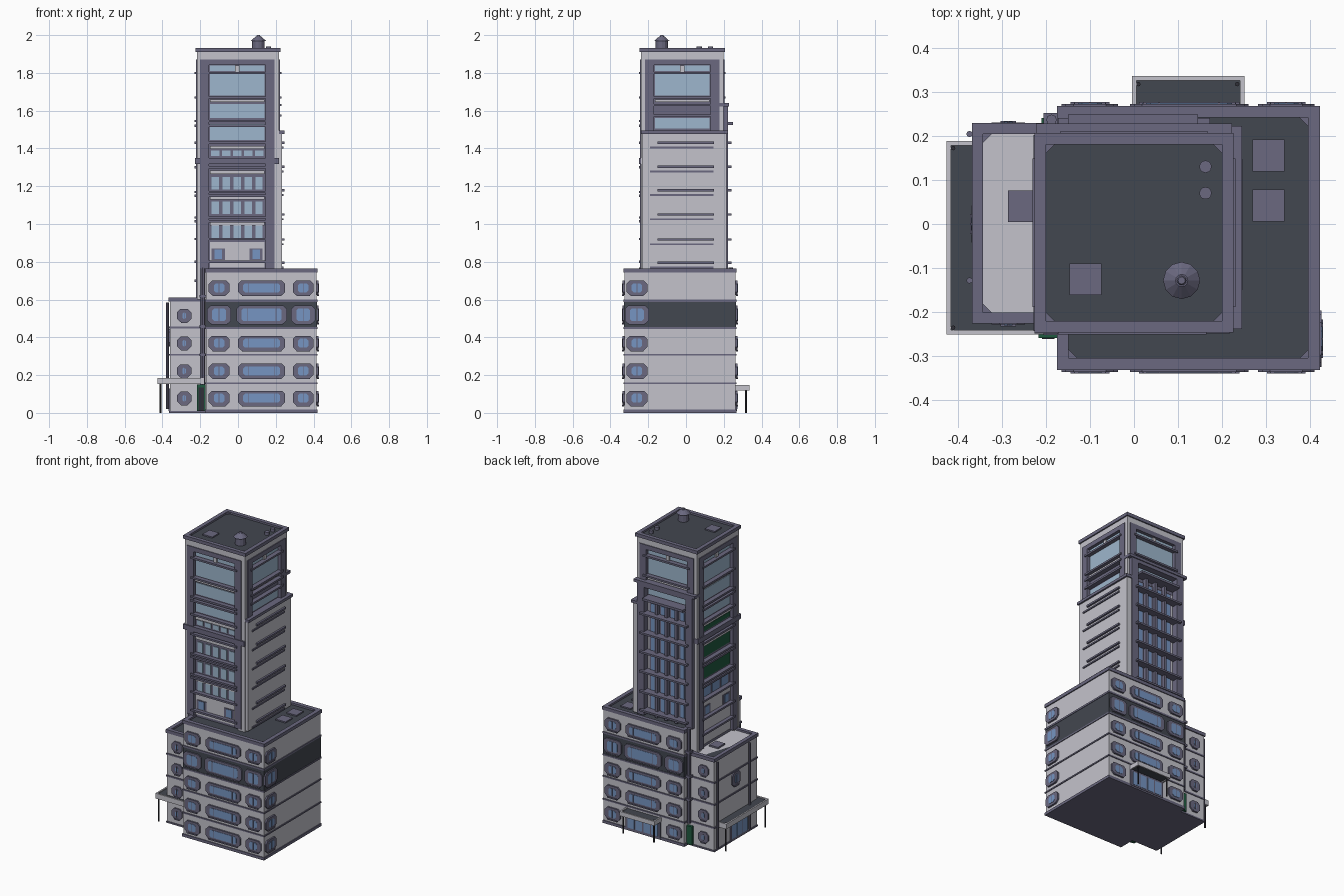
import bpy, bmesh, math
from mathutils import Vector

old = bpy.data.objects.get("Cube")
if old:
    bpy.data.objects.remove(old, do_unlink=True)

# Flat colours
COLOURS = {
    "wall": (0.55, 0.545, 0.60), "trim": (0.145, 0.14, 0.215), "slate": (0.055, 0.063, 0.08),
    "glass": (0.18, 0.30, 0.54), "sky_glass": (0.34, 0.47, 0.61), "green": (0.014, 0.10, 0.05),
    "dark_metal": (0.03, 0.03, 0.04),
}
MATS = {}
for name, rgb in COLOURS.items():
    m = bpy.data.materials.new(name)
    m.use_nodes = True
    m.diffuse_color = (*rgb, 1)
    m.node_tree.nodes["Principled BSDF"].inputs["Base Color"].default_value = (*rgb, 1)
    MATS[name] = m

PARTS = {}


def mesh_for(part, mat):
    return PARTS.setdefault((part, mat), bmesh.new())


def box(part, mat, x0, x1, y0, y1, z0, z1):
    bm = mesh_for(part, mat)
    vs = bmesh.ops.create_cube(bm, size=1)["verts"]
    for v in vs:
        v.co = Vector(((x0 + x1) / 2 + v.co.x * (x1 - x0), (y0 + y1) / 2 + v.co.y * (y1 - y0),
                       (z0 + z1) / 2 + v.co.z * (z1 - z0)))


def to_world(face, u, d, z):
    return {"front": (u, -d, z), "back": (u, d, z), "right": (d, u, z), "left": (-d, u, z)}[face]


def plate(part, mat, face, u0, u1, z0, z1, d0, d1):
    """Box laid on a facade; u runs along it and d points outward."""
    a, b = to_world(face, u0, d0, z0), to_world(face, u1, d1, z1)
    box(part, mat, *[f(a[i], b[i]) for i in range(3) for f in (min, max)])


def cone(part, mat, x, y, z0, z1, r0, r1, n=12):
    bm = mesh_for(part, mat)
    vs = bmesh.ops.create_cone(bm, cap_ends=True, segments=n, radius1=r0, radius2=r1, depth=z1 - z0)["verts"]
    bmesh.ops.translate(bm, verts=vs, vec=(x, y, (z0 + z1) / 2))


def prism(part, mat, low, high):
    bm = mesh_for(part, mat)
    a, b = [[bm.verts.new(p) for p in ring] for ring in (low, high)]
    faces = [bm.faces.new(a), bm.faces.new(b)]
    for i in range(len(a)):
        j = (i + 1) % len(a)
        faces.append(bm.faces.new((a[i], a[j], b[j], b[i])))
    bmesh.ops.recalc_face_normals(bm, faces=faces)


def octagon(part, mat, face, u, z, w, h, c, d0, d1):
    """Panel with clipped corners on a facade."""
    w, h = w / 2, h / 2
    pts = [(-w, c - h), (c - w, -h), (w - c, -h), (w, c - h), (w, h - c), (w - c, h), (c - w, h), (-w, h - c)]
    prism(part, mat, *[[to_world(face, u + p, d, z + q) for p, q in pts] for d in (d0, d1)])


def window(part, face, u, z, w, h, d):
    octagon(part + "_frames", "trim", face, u, z, w, h, 0.018, d - 0.005, d + 0.008)
    gw, gh = w - 0.055, h - 0.03
    octagon(part + "_panes", "glass", face, u, z, gw, gh, 0.010, d, d + 0.010)
    for s in (-1, 1):
        n = gw / 2 - 0.03 if w > 0.2 else 0
        plate(part + "_frames", "trim", face, u + s * n - 0.002, u + s * n + 0.002, z - gh / 2, z + gh / 2, d, d + 0.012)
    plate(part + "_sills", "trim", face, u - w / 2 + 0.02, u + w / 2 - 0.02, z - h / 2 - 0.004, z - h / 2 + 0.004, d, d + 0.012)


def roof(part, x0, x1, y0, y1, z, t, deep):
    """Raised rim with corner gussets around a dark deck."""
    box(part + "_deck", "slate", x0 + t / 2, x1 - t / 2, y0 + t / 2, y1 - t / 2, z - deep, z - 0.012)
    for a, b in ((x0, x0 + t), (x1 - t, x1)):
        box(part + "_rim", "trim", a, b, y0, y1, z - deep, z)
    for a, b in ((y0, y0 + t), (y1 - t, y1)):
        box(part + "_rim", "trim", x0 + t, x1 - t, a, b, z - deep, z)
    for x, sx in ((x0 + t, 1), (x1 - t, -1)):
        for y, sy in ((y0 + t, 1), (y1 - t, -1)):
            tri = [(x, y), (x + sx * 0.02, y), (x, y + sy * 0.02)]
            prism(part + "_rim", "trim", *[[(*p, h) for p in tri] for h in (z - 0.014, z - 0.004)])


# Podium: five floors with trim bands and one dark floor
PX0, PX1, PY0, PY1 = -0.17, 0.415, -0.325, 0.262
box("podium_walls", "wall", PX0, PX1, PY0, PY1, 0.005, 0.75)
box("podium_dark_floor", "slate", PX0 - 0.002, PX1 + 0.002, PY0 - 0.002, PY1 + 0.002, 0.452, 0.592)
for z, h in ((0, 0.018), (0.152, 0.009), (0.303, 0.009), (0.444, 0.01), (0.588, 0.012)):
    box("podium_bands", "trim", PX0 - 0.005, PX1 + 0.005, PY0 - 0.005, PY1 + 0.005, z, z + h)
roof("podium_roof", -0.175, 0.422, -0.331, 0.268, 0.765, 0.027, 0.022)
for i, z in enumerate((0.078, 0.222, 0.369, 0.52, 0.662)):
    g = 0.018 if i == 3 else 0
    for face, d in (("front", -PY0), ("back", PY1)):
        for u, w in ((-0.1, 0.11), (0.125, 0.25), (0.345, 0.11)):
            if not (face == "back" and i == 0 and u == 0.125):
                window("podium_window", face, u, z, w + g, 0.078 + g, d + 0.002)
    window("podium_window", "right", -0.26, z, 0.11 + g, 0.078 + g, PX1 + 0.002)

# Wing
box("wing_walls", "wall", -0.36, -0.16, -0.22, 0.222, 0.005, 0.6)
for z in (0, 0.152, 0.303, 0.447):
    box("wing_bands", "trim", -0.365, -0.16, -0.225, 0.227, z, z + 0.01)
roof("wing_roof", -0.367, -0.17, -0.226, 0.229, 0.612, 0.025, 0.022)
for z in (0.078, 0.222, 0.369, 0.515):
    window("wing_window", "front", -0.285, z, 0.075, 0.07, 0.22)
    window("wing_window", "back", -0.285, z, 0.075, 0.07, 0.222)
window("wing_window", "left", 0.0, 0.4, 0.085, 0.09, 0.36)

# Entrances and canopies
plate("back_door_frame", "trim", "back", 0.0, 0.25, 0.01, 0.118, PY1, PY1 + 0.008)
plate("side_door_frame", "trim", "left", -0.12, 0.06, 0.01, 0.13, 0.36, 0.368)
for k in range(4):
    plate("back_door_panes", "glass", "back", 0.015 + k * 0.057, 0.063 + k * 0.057, 0.02, 0.105, PY1, PY1 + 0.010)
for k in range(3):
    plate("side_door_panes", "glass", "left", -0.11 + k * 0.055, -0.06 + k * 0.055, 0.02, 0.12, 0.36, 0.370)


def canopy(part, x0, x1, y0, y1, z0, z1, posts):
    box(part + "_deck", "slate", x0 + 0.005, x1 - 0.005, y0 + 0.005, y1 - 0.005, z0 + 0.005, z1 - 0.006)
    for a in ((x0, x0 + 0.01, y0, y1), (x1 - 0.01, x1, y0, y1), (x0, x1, y0, y0 + 0.01), (x0, x1, y1 - 0.01, y1)):
        box(part + "_rim", "wall", *a, z0, z1)
    for x, y in posts:
        cone(part + "_posts", "dark_metal", x, y, 0, z1, 0.005, 0.005, 8)


canopy("back_canopy", -0.004, 0.25, 0.25, 0.335, 0.118, 0.147, [(0.01, 0.317), (0.234, 0.317)])
canopy("side_canopy", -0.425, -0.18, -0.25, 0.188, 0.152, 0.186, [(-0.41, -0.235), (-0.41, 0.172)])
box("nook_door", "green", -0.217, -0.172, -0.258, -0.2, 0.01, 0.15)
box("nook_door_leaf", "dark_metal", -0.208, -0.18, -0.261, -0.2, 0.01, 0.135)
box("nook_back_door", "green", -0.21, -0.172, 0.2, 0.24, 0.01, 0.13)
for y in (-0.236, 0.236):
    cone("drain_pipes", "trim", -0.187, y, 0.15, 0.77, 0.012, 0.012, 8)
    for z in (0.3, 0.45, 0.61):
        box("pipe_clamps", "trim", -0.205, -0.17, y - 0.016, y + 0.016, z, z + 0.015)

# Tower: recessed core, corner piers, side slab
CY = -0.02
box("tower_core", "trim", -0.2, 0.2, CY - 0.2, CY + 0.2, 0.6, 1.91)
for sx in (-1, 1):
    for sy in (-1, 1):
        x, y = sx * 0.193, CY + sy * 0.193
        box("tower_piers", "wall", x - 0.025, x + 0.025, y - 0.025, y + 0.025, 0.6, 1.91)
box("tower_crown", "wall", -0.218, 0.218, CY - 0.218, CY + 0.218, 1.865, 1.912)
roof("tower_roof", -0.226, 0.226, CY - 0.226, CY + 0.226, 1.932, 0.026, 0.022)
box("side_slab", "wall", 0.19, 0.234, -0.232, 0.215, 0.76, 1.48)
box("side_slab_cap", "trim", 0.19, 0.245, -0.238, 0.222, 1.477, 1.495)
for z in (1.43, 1.303, 1.178, 1.05, 0.918, 0.795):
    plate("side_fins", "trim", "right", -0.15, 0.147, z - 0.006, z + 0.006, 0.23, 0.246)
    plate("side_fins", "trim", "right", -0.19, 0.145, z - 0.03, z - 0.02, 0.23, 0.241)

# Tower facades: raised frame, glass strips and ledges
FACES = {"front": (-0.004, 0.22, 0.765), "left": (CY, 0.2, 0.61), "right": (CY, 0.2, 1.49), "back": (0, 0.18, 1.63)}


def ledge(face, z, half=0.168, out=0.03):
    c, d, _ = FACES[face]
    plate("tower_ledges", "trim", face, c - half, c + half, z - 0.006, z + 0.006, d, d + out)


def strip(face, mat, z0, z1, half=0.145, u=0.0, out=0.004):
    c, d, _ = FACES[face]
    plate("tower_strips", mat, face, c + u - half, c + u + half, z0, z1, d - 0.002, d + out)


for face, (c, d, low) in FACES.items():
    for s in (-1, 1):
        a, b = sorted((c + s * 0.15, c + s * 0.197))
        plate("tower_frames", "trim", face, a, b, low, 1.87, d, d + 0.023)
    plate("tower_frames", "trim", face, c - 0.197, c + 0.197, 1.842, 1.872, d, d + 0.023)
    strip(face, "sky_glass", 1.81, 1.84)
    strip(face, "sky_glass", 1.68, 1.795)
    strip(face, "wall", 1.645, 1.66, 0.145, 0, 0.012)
    plate("facade_brackets", "wall", face, c - 0.012, c + 0.012, 1.805, 1.84, d, d + 0.012)
    ledge(face, 1.80)
    ledge(face, 1.67)
strip("right", "sky_glass", 1.505, 1.56)
for z in (1.63, 1.575):
    ledge("right", z)

for face in ("front", "left"):
    strip(face, "sky_glass", 1.56, 1.635)
    strip(face, "sky_glass", 1.445, 1.53)
    for z in (1.545, 1.52, 1.43, 1.30, 1.17, 1.15, 1.035, 1.015, 0.92, 0.80):
        ledge(face, z)
    c, d, _ = FACES[face]
    plate("belt_course", "trim", face, c - 0.222, c + 0.222, 1.318, 1.35, d, d + 0.028)
    for z in (1.405, 1.275, 1.14, 1.0):
        strip(face, "wall", z - 0.009, z + 0.009, 0.145, 0, 0.01)
for k in range(5):
    u = (k - 2) * 0.058
    for z in (1.215, 1.085, 0.96):
        strip("front", "sky_glass", z - 0.033, z + 0.033, 0.019, u)
    strip("front", "sky_glass", 1.36, 1.39, 0.022, u)

# Lower front wall with two corner windows, green panes on the other side
strip("front", "wall", 0.77, 0.905, 0.145, 0, 0.006)
strip("left", "green", 1.19, 1.29)
strip("left", "green", 1.05, 1.14)
strip("left", "green", 1.36, 1.39)
strip("left", "wall", 0.62, 0.91, 0.145, 0, 0.006)
for face in ("front", "left"):
    for s in (-1, 1):
        strip(face, "trim", 0.81, 0.87, 0.035, s * 0.1, 0.010)
        strip(face, "glass", 0.815, 0.865, 0.02, s * 0.1, 0.012)
for k in range(3):
    strip("left", "glass", 0.93, 0.99, 0.035, (k - 1) * 0.09)
ledge("left", 0.7)

# Back grid: projecting frame, slits, columns and beams
for s in (-1, 1):
    a, b = sorted((s * 0.15, s * 0.2))
    plate("back_grid_frame", "trim", "back", a, b, 0.76, 1.6, 0.18, 0.222)
plate("back_grid_frame", "trim", "back", -0.2, 0.2, 1.6, 1.625, 0.18, 0.222)
plate("back_grid_cap", "trim", "back", -0.222, 0.222, 1.622, 1.64, 0.15, 0.228)
plate("back_grid_cap", "trim", "back", -0.15, 0.145, 1.525, 1.54, 0.18, 0.248)
strip("back", "sky_glass", 1.545, 1.595)
strip("back", "wall", 0.77, 1.5, 0.145, 0, 0.006)
for k in range(4):
    u = (k - 1.5) * 0.072
    strip("back", "trim", 0.77, 1.5, 0.024, u, 0.009)
    strip("back", "glass", 0.78, 1.49, 0.013, u, 0.011)
for k in range(3):
    plate("back_columns", "trim", "back", (k - 1) * 0.072 - 0.009, (k - 1) * 0.072 + 0.009, 0.76, 1.53, 0.18, 0.208)
for z in (1.43, 1.303, 1.178, 1.05, 0.918, 0.795):
    ledge("back", z, 0.172, 0.06)

# Rooftop equipment
for x, y, z in ((-0.11, -0.125, 1.92), (0.305, 0.155, 0.753), (0.305, 0.042, 0.753)):
    box("roof_hatches", "trim", x - 0.036, x + 0.036, y - 0.036, y + 0.036, z - 0.005, z + 0.008)
box("roof_hatches", "trim", -0.286, -0.22, 0.004, 0.076, 0.595, 0.61)
cone("water_tank", "trim", 0.108, -0.128, 1.91, 1.972, 0.033, 0.033)
cone("water_tank_lid", "trim", 0.108, -0.128, 1.968, 1.993, 0.042, 0.014)
cone("water_tank_knob", "trim", 0.108, -0.128, 1.99, 2.0, 0.012, 0.008)
for y in (0.07, 0.13):
    cone("roof_vents", "trim", 0.162, y, 1.91, 1.94, 0.014, 0.014)
for y in (-0.128, 0.204):
    cone("wing_vents", "trim", -0.373, y, 0.02, 0.585, 0.007, 0.007, 8)

# Turn every part into an object
for (part, mat), bm in PARTS.items():
    me = bpy.data.meshes.new(part)
    bm.to_mesh(me)
    bm.free()
    me.materials.append(MATS[mat])
    bpy.context.collection.objects.link(bpy.data.objects.new(part, me))
